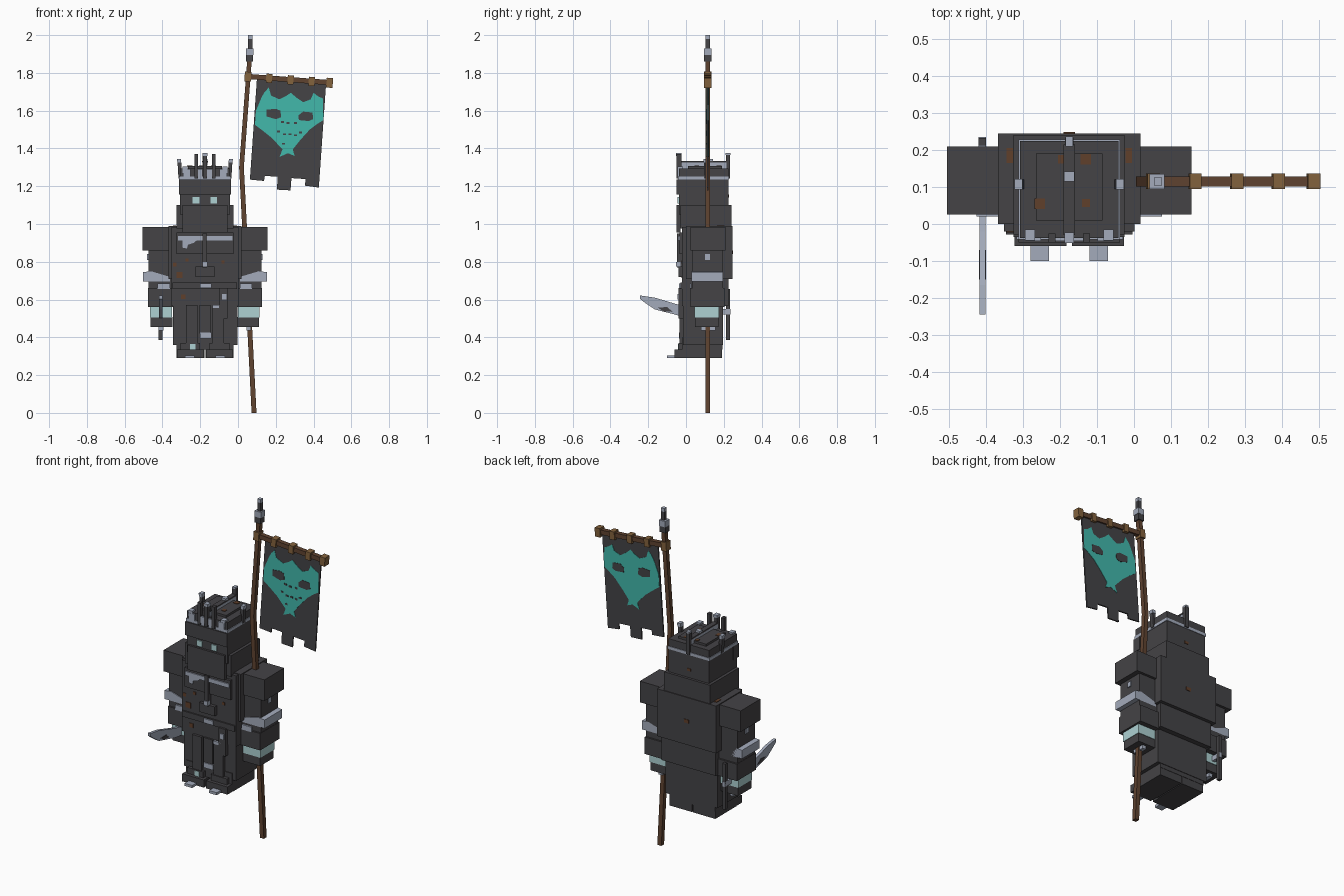
import bpy, bmesh, math
from mathutils import Vector

old = bpy.data.objects.get("Cube")
if old:
    bpy.data.objects.remove(old, do_unlink=True)

CX = -0.175  # mirror plane of the figure


def material(name, rgb):
    m = bpy.data.materials.new(name)
    m.use_nodes = True
    m.diffuse_color = (*rgb, 1)
    bsdf = next(n for n in m.node_tree.nodes if n.type == 'BSDF_PRINCIPLED')
    bsdf.inputs["Base Color"].default_value = (*rgb, 1)
    return m


DARK = material("charcoal", (0.058, 0.056, 0.061))
STEEL = material("pale steel", (0.37, 0.41, 0.50))
ICE = material("ice blue", (0.42, 0.64, 0.65))
TEAL = material("teal", (0.055, 0.48, 0.41))
WOOD = material("brown wood", (0.115, 0.056, 0.030))
TAN = material("tan binding", (0.23, 0.125, 0.048))
RUST = material("rust", (0.115, 0.050, 0.024))


def finish(bm, name, mat):
    bmesh.ops.recalc_face_normals(bm, faces=bm.faces)
    me = bpy.data.meshes.new(name)
    bm.to_mesh(me)
    bm.free()
    me.materials.append(mat)
    ob = bpy.data.objects.new(name, me)
    bpy.context.collection.objects.link(ob)
    return ob


def box(name, x, y, z, mat=DARK):
    bm = bmesh.new()
    bmesh.ops.create_cube(bm, size=1)
    for v in bm.verts:
        v.co = [r[0] if c < 0 else r[1] for c, r in zip(v.co, (x, y, z))]
    return finish(bm, name, mat)


def flip(x):
    return (2 * CX - x[1], 2 * CX - x[0])


def pair(name, x, y, z, mat=DARK):
    """Box given on the right side, copied to the left."""
    box("right_" + name, x, y, z, mat)
    box("left_" + name, flip(x), y, z, mat)


def prism(name, pts, axis, span, mat=DARK):
    """Outline in the plane across an axis, extruded along that axis."""
    bm = bmesh.new()
    place = (lambda p, d: (p[0], d, p[1])) if axis == 'y' else (lambda p, d: (d, p[0], p[1]))
    f = bm.faces.new([bm.verts.new(place(p, span[0])) for p in pts])
    ext = bmesh.ops.extrude_face_region(bm, geom=[f])
    d = span[1] - span[0]
    move = (0, d, 0) if axis == 'y' else (d, 0, 0)
    bmesh.ops.translate(bm, vec=move, verts=[v for v in ext["geom"] if isinstance(v, bmesh.types.BMVert)])
    return finish(bm, name, mat)


def beam(name, a, b, w, depth, mat):
    """Slanted bar between two (x, z) points in the plane of the pole."""
    a, b = Vector(a), Vector(b)
    n = (b - a).normalized()
    s = Vector((-n.y, n.x)) * w / 2
    return prism(name, [a + s, b + s, b - s, a - s], 'y', (PY - depth / 2, PY + depth / 2), mat)


PY = 0.115

# Legs and feet
pair("leg", (-0.325, -0.178), (-0.01, 0.19), (0.29, 0.40))
pair("foot", (-0.323, -0.182), (-0.06, 0.10), (0.29, 0.335))
pair("foot_top", (-0.305, -0.20), (-0.04, 0.06), (0.335, 0.37))
pair("toe", (-0.28, -0.23), (-0.10, -0.055), (0.29, 0.305), STEEL)
pair("thigh_plate", (-0.275, -0.215), (-0.035, 0), (0.37, 0.57))
box("knee_gem", (-0.255, -0.225), (-0.043, -0.03), (0.335, 0.365), ICE)

# Coat and torso
box("coat", (-0.343, -0.003), (-0.015, 0.195), (0.36, 0.72))
box("coat_hem", (-0.325, -0.025), (-0.02, 0.192), (0.335, 0.40))
box("torso", (-0.352, 0.002), (-0.02, 0.225), (0.565, 0.985))
box("back_plate", (-0.368, 0.018), (0.0, 0.245), (0.71, 0.99))
box("chest_plate", (-0.325, -0.025), (-0.035, 0), (0.84, 0.955))
box("chest_trim", (-0.318, -0.03), (-0.042, -0.03), (0.912, 0.936), STEEL)
prism("worn_trim", [(-0.295, 0.92), (-0.295, 0.875), (-0.27, 0.87), (-0.265, 0.89),
                    (-0.235, 0.90), (-0.21, 0.92)], 'y', (-0.041, -0.03), STEEL)
box("chest_strap", (-0.187, -0.163), (-0.048, -0.02), (0.77, 0.95))
box("strap_stud", (-0.188, -0.162), (-0.052, -0.03), (0.775, 0.80), STEEL)
box("belt_buckle", (-0.225, -0.125), (-0.04, 0), (0.72, 0.775))
box("belt", (-0.346, -0.004), (-0.028, 0.20), (0.655, 0.69))
box("belt_tag", (-0.20, -0.14), (-0.036, -0.02), (0.66, 0.685), STEEL)
box("front_cloth", (-0.205, -0.145), (-0.03, 0), (0.42, 0.57))
box("cloth_trim", (-0.20, -0.14), (-0.036, -0.02), (0.395, 0.425), STEEL)
box("left_pouch", (-0.10, -0.055), (-0.04, 0), (0.50, 0.66))
box("pouch_clasp", (-0.085, -0.062), (-0.045, -0.03), (0.60, 0.63), STEEL)
box("left_hip_clip", (-0.135, -0.085), (-0.04, -0.03), (0.555, 0.572), STEEL)

# Cowl and head
box("cowl", (-0.325, -0.025), (-0.03, 0.24), (0.975, 1.10))
box("head", (-0.308, -0.042), (-0.038, 0.225), (1.05, 1.24))
box("face_guard", (-0.295, -0.055), (-0.05, -0.03), (0.955, 1.10))
box("brow", (-0.312, -0.038), (-0.05, 0.0), (1.155, 1.235))
pair("eye", (-0.24, -0.205), (-0.045, -0.037), (1.108, 1.142), ICE)

# Crown
box("crown_trim", (-0.312, -0.038), (-0.042, 0.228), (1.235, 1.252), STEEL)
box("crown_band", (-0.308, -0.042), (-0.038, 0.224), (1.252, 1.295))
box("crown_top", (-0.265, -0.085), (0.01, 0.19), (1.29, 1.308))
box("crown_ridge", (-0.187, -0.163), (-0.03, 0.215), (1.295, 1.328), STEEL)
box("ridge_cap", (-0.190, -0.160), (-0.03, 0.215), (1.325, 1.333))
box("ridge_stud", (-0.189, -0.161), (0.115, 0.142), (1.31, 1.345), STEEL)
for i, x in enumerate((-0.27, -0.205)):
    pair("crown_patch_%d" % i, (x - 0.022, x + 0.018), (-0.046, -0.036), (1.252, 1.29), STEEL)
pair("front_spike", (-0.231, -0.212), (-0.05, -0.025), (1.24, 1.37))
pair("corner_stud", (-0.295, -0.268), (-0.045, -0.015), (1.27, 1.305), STEEL)
box("centre_spike", (-0.186, -0.164), (-0.05, -0.025), (1.24, 1.36))
box("centre_spike_tip", (-0.188, -0.162), (-0.052, -0.023), (1.36, 1.375), STEEL)
box("back_spike", (-0.187, -0.163), (0.212, 0.234), (1.24, 1.365))
box("back_spike_tip", (-0.185, -0.165), (0.21, 0.236), (1.365, 1.375), STEEL)
for side, s in (("right", -1), ("left", 1)):
    def off(*pts):
        return [(CX + s * x, z) for x, z in pts]
    prism(side + "_side_spike", off((0.118, 1.24), (0.14, 1.24), (0.146, 1.34), (0.127, 1.34)),
          'y', (0.095, 0.12))
    prism(side + "_side_spike_tip", off((0.125, 1.325), (0.146, 1.325), (0.148, 1.345), (0.127, 1.345)),
          'y', (0.093, 0.122), STEEL)
    # Slanted steel elbow guard
    prism(side + "_elbow_guard", off((0.185, 0.72), (0.285, 0.75), (0.328, 0.745), (0.328, 0.695),
          (0.185, 0.695)), 'y', (0.03, 0.195), STEEL)

# Arms
pair("shoulder", (-0.505, -0.34), (0.025, 0.21), (0.86, 0.985))
pair("upper_arm", (-0.475, -0.34), (0.035, 0.195), (0.66, 0.87))
pair("arm_stud", (-0.481, -0.47), (0.10, 0.128), (0.81, 0.84), STEEL)
pair("forearm", (-0.477, -0.34), (0.025, 0.205), (0.56, 0.66))
pair("wrist_trim", (-0.425, -0.36), (0.02, 0.03), (0.655, 0.685), STEEL)
pair("wrist_band", (-0.465, -0.35), (0.045, 0.175), (0.505, 0.565), ICE)
pair("hand", (-0.462, -0.348), (0.048, 0.172), (0.455, 0.508))
pair("fingertips", (-0.42, -0.395), (0.08, 0.155), (0.435, 0.456), STEEL)

# Curved blade and its hilt
prism("blade", [(0.06, 0.55), (-0.02, 0.567), (-0.075, 0.583), (-0.165, 0.61), (-0.245, 0.622),
                (-0.243, 0.603), (-0.21, 0.578), (-0.165, 0.548), (-0.075, 0.525), (-0.02, 0.51),
                (0.06, 0.50)], 'x', (-0.418, -0.401), STEEL)
prism("blade_notch", [(-0.15, 0.558), (-0.10, 0.56), (-0.07, 0.535), (-0.12, 0.538)], 'x',
      (-0.4195, -0.3995), DARK)
box("hilt_grip", (-0.42, -0.40), (0.16, 0.235), (0.52, 0.55), STEEL)
box("hilt_bar", (-0.42, -0.40), (0.212, 0.232), (0.385, 0.655))

# Bent pole with finial
prism("pole", [(0.072, 0), (0.098, 0), (0.031, 1.30), (0.073, 1.87), (0.049, 1.87), (0.006, 1.30)],
      'y', (PY - 0.013, PY + 0.013), WOOD)
box("finial_base", (0.042, 0.08), (PY - 0.019, PY + 0.019), (1.86, 1.895))
box("finial_collar", (0.042, 0.083), (PY - 0.02, PY + 0.02), (1.895, 1.93), STEEL)
box("finial_tip", (0.054, 0.076), (PY - 0.011, PY + 0.011), (1.93, 1.98))
box("finial_point", (0.054, 0.076), (PY - 0.011, PY + 0.011), (1.98, 2.0), STEEL)

# Crossbar with bindings
beam("crossbar", (0.04, 1.782), (0.495, 1.748), 0.027, 0.027, WOOD)
for i, x in enumerate((0.052, 0.165, 0.278, 0.39, 0.485)):
    z = 1.782 - (x - 0.04) * 0.075
    r, h = (0.016, 0.024) if 0 < i < 4 else (0.017, 0.026)
    beam("binding_%d" % i, (x - r, z), (x + r, z - 0.0025), 2 * h, 0.042, TAN)

# Banner with ragged hem
prism("banner", [(0.10, 1.767), (0.466, 1.738), (0.428, 1.193), (0.355, 1.203), (0.357, 1.238),
                 (0.283, 1.243), (0.278, 1.178), (0.206, 1.182), (0.21, 1.25), (0.142, 1.255),
                 (0.138, 1.228), (0.063, 1.235)], 'y', (PY - 0.004, PY + 0.004))

# Painted mask on both faces of the banner
MASK = [(0.127, 1.675), (0.142, 1.70), (0.163, 1.722), (0.175, 1.68), (0.22, 1.66), (0.25, 1.675),
        (0.28, 1.695), (0.308, 1.67), (0.345, 1.645), (0.385, 1.66), (0.40, 1.695), (0.425, 1.675),
        (0.45, 1.665), (0.452, 1.55), (0.42, 1.53), (0.38, 1.50), (0.33, 1.445), (0.29, 1.395),
        (0.30, 1.36), (0.265, 1.375), (0.22, 1.355), (0.235, 1.395), (0.18, 1.455),
        (0.13, 1.495), (0.09, 1.525), (0.095, 1.60)]
EYE_L = [(0.15, 1.605), (0.20, 1.61), (0.225, 1.60), (0.228, 1.565), (0.20, 1.555), (0.15, 1.57)]
EYE_R = [(0.32, 1.575), (0.345, 1.595), (0.395, 1.59), (0.397, 1.555), (0.375, 1.545), (0.322, 1.55)]
for face, s in (("front", -1), ("back", 1)):
    def layer(a, b):
        return tuple(sorted((PY + s * a, PY + s * b)))
    prism(face + "_mask", MASK, 'y', layer(0.003, 0.006), TEAL)
    for n, e in (("right", EYE_L), ("left", EYE_R)):
        prism("%s_mask_%s_eye" % (face, n), e, 'y', layer(0.004, 0.008))
for i, (x, z) in enumerate(((0.235, 1.54), (0.305, 1.535), (0.215, 1.49), (0.245, 1.475), (0.275, 1.475),
                            (0.305, 1.47), (0.33, 1.485), (0.265, 1.535), (0.24, 1.425))):
    box("mask_fleck_%d" % i, (x - 0.008, x + 0.008), (PY - 0.008, PY - 0.004), (z - 0.005, z + 0.005))

# Rust stains: top, front and back
for i, (x, y, w) in enumerate(((-0.255, 0.055, 0.014), (-0.195, 0.175, 0.011), (-0.13, 0.057, 0.011),
                               (-0.13, 0.175, 0.014))):
    box("crown_rust_%d" % i, (x - w, x + w), (y - w, y + w), (1.305, 1.311), RUST)
pair("shoulder_rust", (-0.345, -0.327), (0.165, 0.205), (0.985, 0.993), RUST)
for i, (x, z, w) in enumerate(((-0.31, 0.73, 0.016), (-0.335, 0.785, 0.01), (-0.29, 0.615, 0.012),
                               (-0.08, 0.80, 0.008), (-0.27, 0.81, 0.008))):
    box("front_rust_%d" % i, (x - w, x + w), (-0.023, -0.018), (z - w, z + w), RUST)
box("back_rust", (-0.19, -0.16), (0.243, 0.248), (0.84, 0.86), RUST)
box("head_rust", (-0.19, -0.165), (0.223, 0.228), (1.14, 1.155), RUST)
